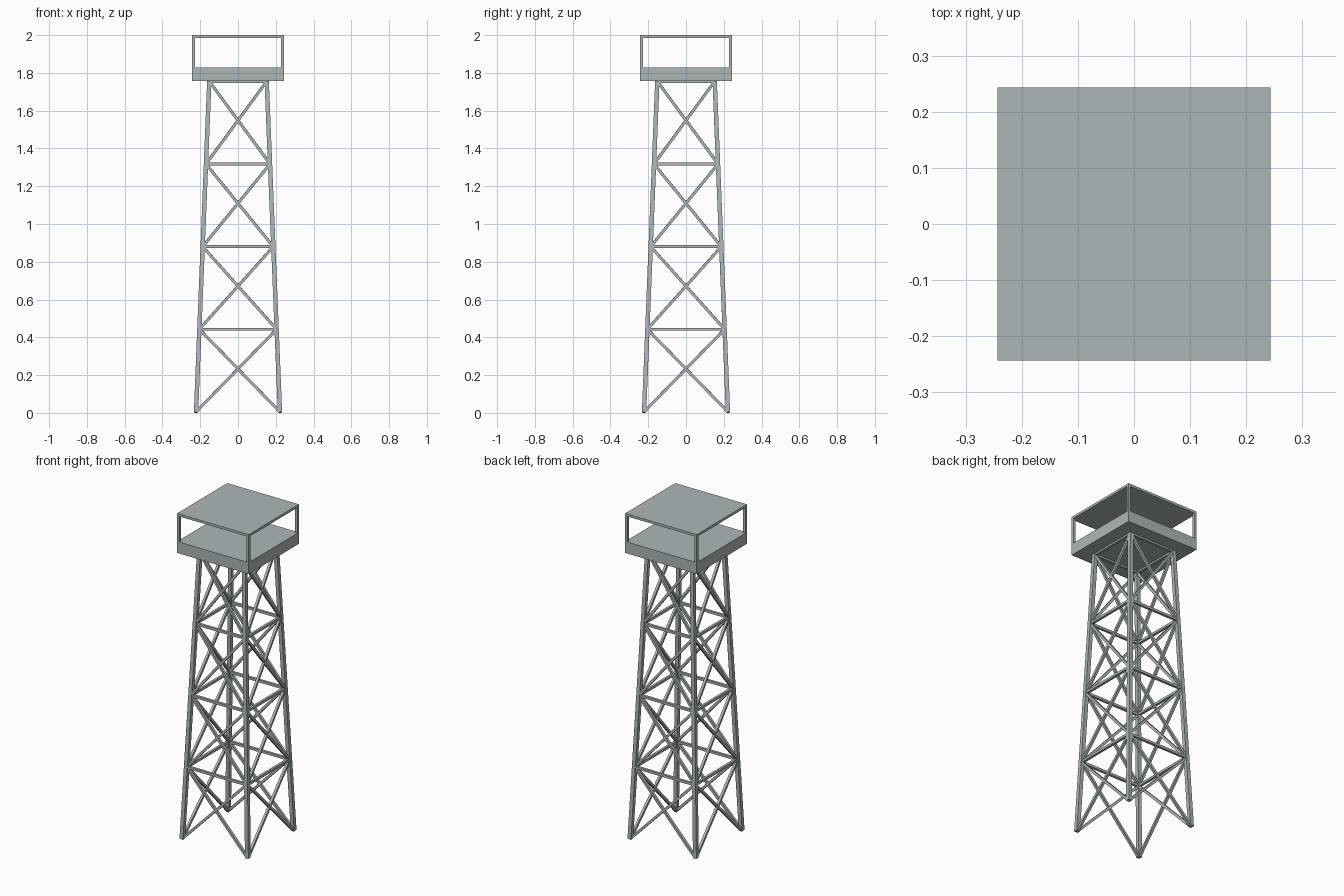
import bpy
from mathutils import Vector, Matrix

cube = bpy.data.objects.get("Cube")
if cube:
    bpy.data.objects.remove(cube)

steel = bpy.data.materials.new("galvanised_grey")
steel.use_nodes = True
colour = (0.42, 0.47, 0.48, 1)
steel.diffuse_color = colour
steel.node_tree.nodes["Principled BSDF"].inputs["Base Color"].default_value = colour

LEVELS = 4
DECK_Z = 1.755
FOOT_Z = 0.005
BASE, TOP = 0.222, 0.152      # half spacing of the legs at ground and deck
HALF = 0.243                  # half width of deck and roof


def box(name, size, centre):
    bpy.ops.mesh.primitive_cube_add(size=1, location=centre)
    ob = bpy.context.object
    ob.name = name
    ob.data.transform(Matrix.Diagonal((*size, 1)))
    ob.data.materials.append(steel)
    return ob


def beam(name, a, b, width):
    """Square bar between two points."""
    axis = b - a
    ob = box(name, (width, width, axis.length), (a + b) / 2)
    z = axis.normalized()
    x = Vector((0, 0, 1)).cross(z) if abs(z.z) < 0.9 else Vector((0, 1, 0)).cross(z)
    x.normalize()
    y = z.cross(x)
    ob.rotation_euler = Matrix((x, y, z)).transposed().to_euler()
    return ob


def node(corner, level):
    """Point on a leg axis at a bracing level."""
    t = level / LEVELS
    r = BASE + (TOP - BASE) * t
    sx, sy = corner
    return Vector((sx * r, sy * r, FOOT_Z + (DECK_Z - FOOT_Z) * t))


# Legs, roof posts and lattice, side by side around the tower
corners = [(-1, -1), (1, -1), (1, 1), (-1, 1)]
sides = ["front", "left", "back", "right"]
for i, side in enumerate(sides):
    c, d = corners[i], corners[(i + 1) % 4]
    beam(f"leg_{i + 1}", node(c, 0), node(c, LEVELS), 0.023)
    edge = HALF - 0.0075
    box(f"roof_post_{i + 1}", (0.015, 0.015, 0.17), (c[0] * edge, c[1] * edge, 1.905))
    for k in range(LEVELS):
        beam(f"{side}_brace_a_{k + 1}", node(c, k), node(d, k + 1), 0.015)
        beam(f"{side}_brace_b_{k + 1}", node(d, k), node(c, k + 1), 0.015)
        beam(f"{side}_girt_{k + 1}", node(c, k + 1), node(d, k + 1), 0.015)

# Platform and flat roof
box("deck", (2 * HALF, 2 * HALF, 0.07), (0, 0, 1.793))
box("roof", (2 * HALF, 2 * HALF, 0.015), (0, 0, 1.9925))
